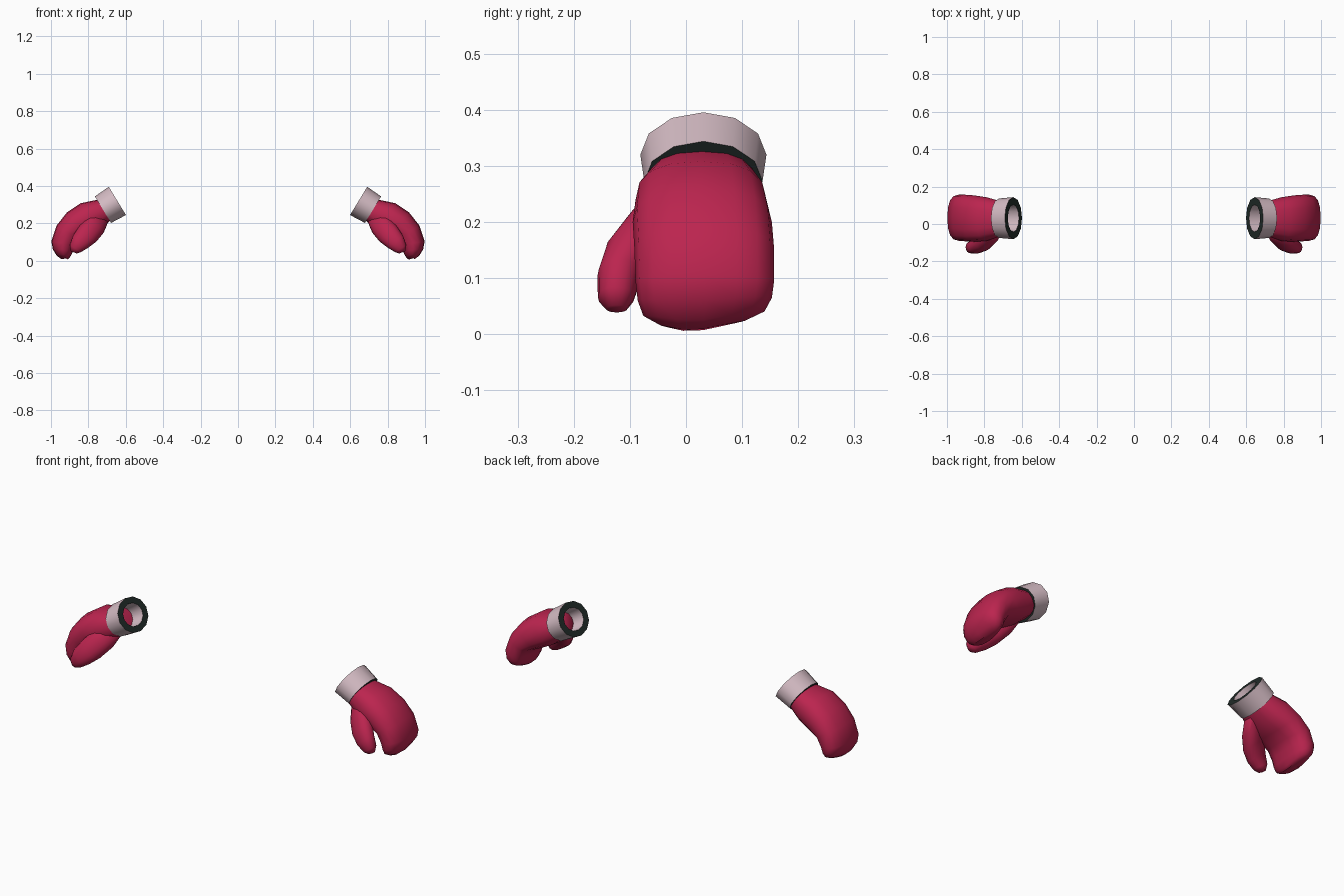
import bpy, bmesh, math
from mathutils import Vector

if "Cube" in bpy.data.objects:
    bpy.data.objects.remove(bpy.data.objects["Cube"])


def material(name, rgb):
    m = bpy.data.materials.new(name)
    m.diffuse_color = (*rgb, 1)
    m.use_nodes = True
    m.node_tree.nodes["Principled BSDF"].inputs["Base Color"].default_value = m.diffuse_color
    return m


RED = material("crimson_leather", (0.50, 0.018, 0.078))
PINK = material("pale_pink", (0.66, 0.50, 0.55))
DARK = material("dark_trim", (0.016, 0.026, 0.023))


def finish(name, bm, mats, angle):
    """Turn the bmesh into a smooth object mirrored to the other hand."""
    bmesh.ops.recalc_face_normals(bm, faces=bm.faces)
    me = bpy.data.meshes.new(name)
    bm.to_mesh(me)
    bm.free()
    ob = bpy.data.objects.new(name, me)
    bpy.context.collection.objects.link(ob)
    for m in mats:
        me.materials.append(m)
    ob.modifiers.new("other_hand", 'MIRROR').use_clip = False
    bpy.ops.object.select_all(action='DESELECT')
    ob.select_set(True)
    bpy.context.view_layer.objects.active = ob
    bpy.ops.object.shade_smooth_by_angle(angle=math.radians(angle))
    return ob


def ring(bm, outer, inner, y0, y1, n, power=2.0, tilt=False):
    """Rounded section spanning outer-inner (xz points) and y0-y1."""
    o, p = Vector((outer[0], 0, outer[1])), Vector((inner[0], 0, inner[1]))
    mid, half = (o + p) / 2, (o - p) / 2
    verts = []
    for i in range(n):
        a = math.tau * i / n
        c, s = math.cos(a), math.sin(a)
        c = math.copysign(abs(c) ** (2 / power), c)
        s = math.copysign(abs(s) ** (2 / power), s)
        v = mid + half * c
        v.y = (y0 + y1) / 2 + (y1 - y0) / 2 * s
        if tilt:  # slanted fingertips
            v.z += abs(v.y - 0.01) * 0.22 * max(0, min(1, (0.1 - v.z) / 0.1))
        verts.append(bm.verts.new(v))
    return verts


def bridge(bm, a, b):
    n = len(a)
    return [bm.faces.new((a[i], a[(i + 1) % n], b[(i + 1) % n], b[i])) for i in range(n)]


def loft(name, sections, power, tilt=False):
    bm = bmesh.new()
    rings = [ring(bm, *s, 16, power, tilt) for s in sections]
    for a, b in zip(rings, rings[1:]):
        bridge(bm, a, b)
    bm.faces.new(rings[0])
    bm.faces.new(rings[-1])
    return finish(name, bm, [RED], 75)


# curled mitten body: back-of-hand point, palm point, y range
loft("glove_body", [
    ((0.735, 0.330), (0.667, 0.230), -0.058, 0.118),
    ((0.757, 0.325), (0.685, 0.213), -0.068, 0.124),
    ((0.840, 0.308), (0.737, 0.170), -0.090, 0.143),
    ((0.915, 0.258), (0.795, 0.142), -0.095, 0.153),
    ((0.970, 0.188), (0.850, 0.118), -0.092, 0.157),
    ((0.998, 0.105), (0.873, 0.080), -0.090, 0.157),
    ((0.990, 0.058), (0.885, 0.040), -0.086, 0.153),
    ((0.968, 0.022), (0.900, 0.012), -0.076, 0.140),
    ((0.945, 0.005), (0.912, 0.003), -0.045, 0.105),
], 2.5, True)

# thumb lying along the front side
loft("thumb", [
    ((0.755, 0.275), (0.695, 0.205), -0.055, 0.040),
    ((0.800, 0.240), (0.718, 0.150), -0.105, 0.010),
    ((0.845, 0.190), (0.757, 0.103), -0.143, -0.035),
    ((0.882, 0.135), (0.800, 0.070), -0.158, -0.080),
    ((0.900, 0.085), (0.840, 0.046), -0.157, -0.092),
    ((0.895, 0.052), (0.862, 0.039), -0.142, -0.105),
], 2.2)

# wrist cuff: pink tube with dark end rims
bm = bmesh.new()


def cuff_ring(centre, radius, k):
    ux, uz = 0.52, 0.854
    o = (centre[0] + ux * radius * k, centre[1] + uz * radius * k)
    i = (centre[0] - ux * radius * k, centre[1] - uz * radius * k)
    ry = radius * 1.27 * k
    return ring(bm, o, i, 0.031 - ry, 0.031 + ry, 12)


top, base = (0.645, 0.320), (0.722, 0.273)
loops = [cuff_ring(top, 0.0885, 1), cuff_ring(base, 0.083, 1),
         cuff_ring(base, 0.083, 0.65), cuff_ring(top, 0.0885, 0.65)]
for k in range(4):
    for f in bridge(bm, loops[k], loops[(k + 1) % 4]):
        f.material_index = k % 2
finish("wrist_cuff", bm, [PINK, DARK], 40)
